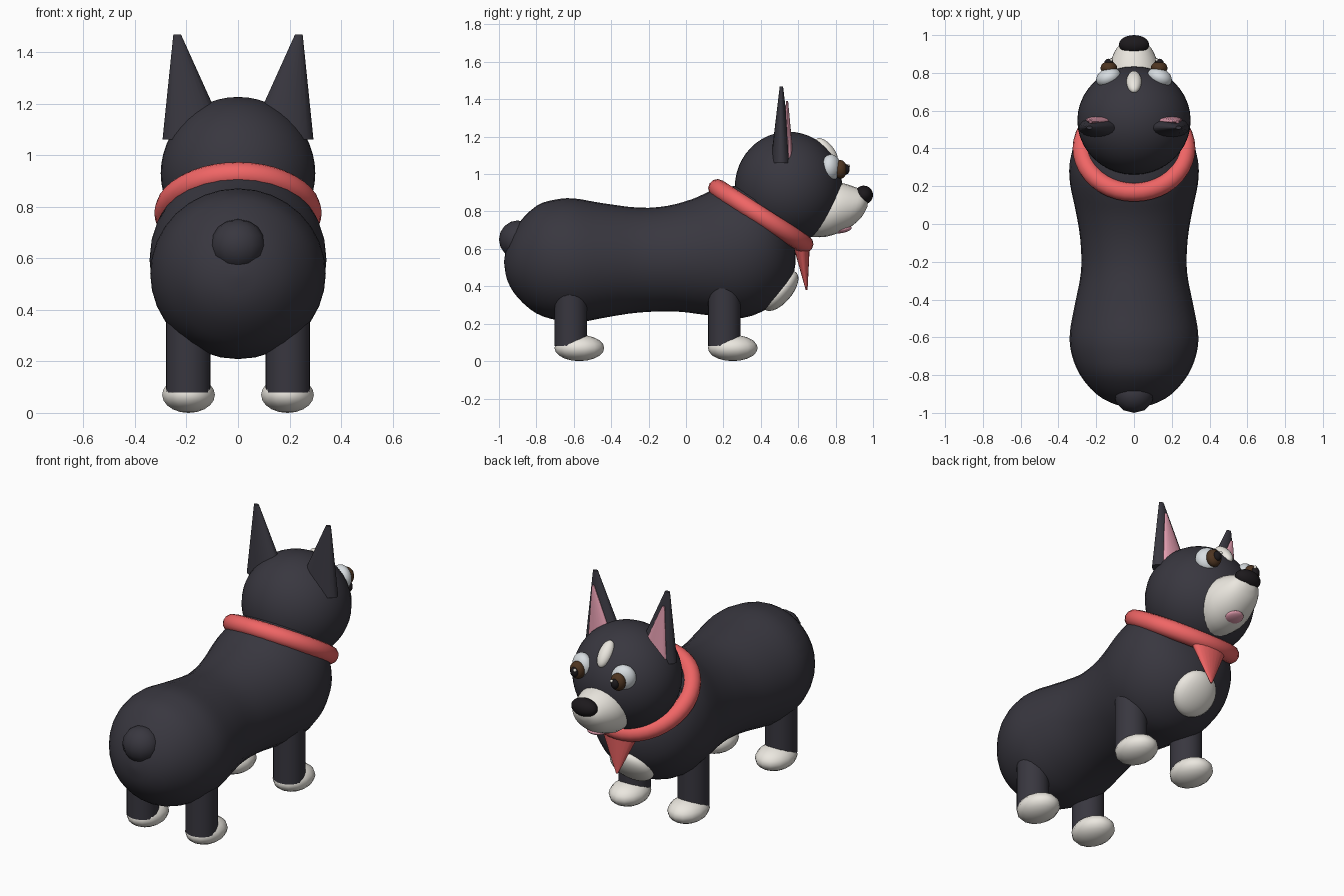
import bpy, bmesh, math
from mathutils import Vector, Matrix

if "Cube" in bpy.data.objects:
    bpy.data.objects.remove(bpy.data.objects["Cube"])


def material(name, rgb):
    m = bpy.data.materials.new(name)
    m.diffuse_color = (*rgb, 1)
    m.use_nodes = True
    m.node_tree.nodes["Principled BSDF"].inputs["Base Color"].default_value = m.diffuse_color
    return m


COAT = material("coat", (0.04, 0.038, 0.05))
WHITE = material("white_fur", (0.83, 0.80, 0.74))
EYE = material("eye_white", (0.68, 0.72, 0.75))
RED = material("red_cloth", (0.87, 0.13, 0.13))
PINK = material("pink", (0.75, 0.33, 0.42))
BROWN = material("brown", (0.075, 0.035, 0.015))
BLACK = material("black", (0.012, 0.01, 0.012))


def finish(bm, name, mat, angle=50):
    bmesh.ops.recalc_face_normals(bm, faces=bm.faces)
    me = bpy.data.meshes.new(name)
    bm.to_mesh(me)
    bm.free()
    me.materials.append(mat)
    ob = bpy.data.objects.new(name, me)
    bpy.context.collection.objects.link(ob)
    bpy.ops.object.select_all(action='DESELECT')
    bpy.context.view_layer.objects.active = ob
    ob.select_set(True)
    bpy.ops.object.shade_smooth_by_angle(angle=math.radians(angle))
    return ob


def ellipsoid(name, mat, loc, radii, tilt=0.0, seg=24, rings=16, turn=0.0):
    bm = bmesh.new()
    mtx = (Matrix.Translation(loc) @ Matrix.Rotation(turn, 4, 'Z')
           @ Matrix.Rotation(tilt, 4, 'X') @ Matrix.Diagonal((*radii, 1)))
    bmesh.ops.create_uvsphere(bm, u_segments=seg, v_segments=rings, radius=1, matrix=mtx)
    return finish(bm, name, mat)


def bridge_rings(bm, rings):
    for a, b in zip(rings, rings[1:]):
        n = len(a)
        for i in range(n):
            bm.faces.new((a[i], a[(i + 1) % n], b[(i + 1) % n], b[i]))
    bm.faces.new(rings[0])
    bm.faces.new(rings[-1])


def loft(name, mat, stations, seg=32, steps=3):
    """Stations: top y, top z, bottom y, bottom z, half width; smoothly interpolated."""
    pts = [Vector(s) for s in stations]
    dense = []
    for i in range(len(pts) - 1):
        p0, p1, p2 = pts[max(i - 1, 0)], pts[i], pts[i + 1]
        p3 = pts[min(i + 2, len(pts) - 1)]
        for k in range(steps):
            t = k / steps
            dense.append(0.5 * (2 * p1 + (p2 - p0) * t + (2 * p0 - 5 * p1 + 4 * p2 - p3) * t * t
                                + (3 * p1 - p0 - 3 * p2 + p3) * t ** 3))
    dense.append(pts[-1])
    bm = bmesh.new()
    rings = []
    for ty, tz, by, bz, w in dense:
        ring = []
        for j in range(seg):
            a = math.tau * j / seg
            f = (1 + math.cos(a)) / 2
            ring.append(bm.verts.new((w * math.sin(a), by + (ty - by) * f, bz + (tz - bz) * f)))
        rings.append(ring)
    bridge_rings(bm, rings)
    return finish(bm, name, mat)


def spike(name, mat, base, base_r, tip, tip_r, seg=20):
    """Leaning tapered elliptical cone."""
    bm = bmesh.new()
    rings = []
    for c, r in ((base, base_r), (tip, tip_r)):
        rings.append([bm.verts.new((c[0] + r[0] * math.cos(math.tau * j / seg),
                                    c[1] + r[1] * math.sin(math.tau * j / seg), c[2]))
                      for j in range(seg)])
    bridge_rings(bm, rings)
    return finish(bm, name, mat)


# Long body rising into the neck
loft("body", COAT, [
    (-0.972, 0.54, -0.972, 0.52, 0.01),
    (-0.955, 0.62, -0.955, 0.43, 0.10),
    (-0.90, 0.73, -0.90, 0.34, 0.20),
    (-0.80, 0.83, -0.80, 0.255, 0.285),
    (-0.70, 0.863, -0.68, 0.217, 0.33),
    (-0.60, 0.87, -0.56, 0.21, 0.34),
    (-0.45, 0.845, -0.42, 0.235, 0.315),
    (-0.25, 0.82, -0.25, 0.26, 0.28),
    (-0.10, 0.83, -0.05, 0.265, 0.285),
    (0.03, 0.865, 0.12, 0.245, 0.31),
    (0.12, 0.905, 0.30, 0.23, 0.338),
    (0.17, 0.925, 0.45, 0.29, 0.342),
    (0.21, 0.93, 0.55, 0.40, 0.325),
    (0.25, 0.935, 0.585, 0.52, 0.295),
    (0.30, 0.94, 0.58, 0.62, 0.26)])
ellipsoid("tail", COAT, (0, -0.90, 0.65), (0.108, 0.1, 0.102), seg=12, rings=8)
ellipsoid("chest_patch", WHITE, (0, 0.505, 0.375), (0.13, 0.062, 0.13), tilt=-0.7)

# Head, muzzle and face
ellipsoid("head", COAT, (0, 0.548, 0.93), (0.3, 0.287, 0.296), seg=40, rings=24)
loft("muzzle", WHITE, [
    (0.72, 0.965, 0.66, 0.665, 0.135),
    (0.83, 0.953, 0.75, 0.665, 0.145),
    (0.91, 0.928, 0.86, 0.705, 0.115),
    (0.955, 0.905, 0.935, 0.765, 0.08),
    (0.975, 0.87, 0.970, 0.825, 0.03)], seg=24)
ellipsoid("nose", BLACK, (0, 0.95, 0.888), (0.08, 0.05, 0.05))
ellipsoid("tongue", PINK, (0, 0.835, 0.703), (0.052, 0.052, 0.018), tilt=0.2)
ellipsoid("forehead_blaze", WHITE, (0, 0.752, 1.128), (0.04, 0.035, 0.08), tilt=0.72)

# Collar band and hanging kerchief point
bm = bmesh.new()
tilt = Matrix.Translation((0, 0.40, 0.775)) @ Matrix.Rotation(-0.57, 4, 'X')
rings = []
for i in range(40):
    a = math.tau * i / 40
    rings.append([bm.verts.new(tilt @ Vector((
        (0.275 + 0.05 * math.cos(b)) * math.cos(a),
        (0.275 + 0.05 * math.cos(b)) * math.sin(a), 0.05 * math.sin(b))))
        for b in [math.tau * k / 12 for k in range(12)]])
for i in range(40):
    p, q = rings[i], rings[(i + 1) % 40]
    for k in range(12):
        bm.faces.new((p[k], p[(k + 1) % 12], q[(k + 1) % 12], q[k]))
finish(bm, "collar", RED)
spike("kerchief_point", RED, (0, 0.617, 0.62), (0.12, 0.045), (0, 0.645, 0.38), (0.006, 0.005))

# Paired parts
for s, side in ((-1, "left"), (1, "right")):
    spike(f"{side}_ear", COAT, (s * 0.165, 0.51, 1.06), (0.128, 0.058),
          (s * 0.236, 0.51, 1.468), (0.015, 0.009))
    spike(f"{side}_inner_ear", PINK, (s * 0.17, 0.55, 1.08), (0.085, 0.025),
          (s * 0.23, 0.54, 1.39), (0.008, 0.006))
    ellipsoid(f"{side}_eye", EYE, (s * 0.135, 0.775, 1.035), (0.068, 0.05, 0.07), turn=-s * 0.4)
    ellipsoid(f"{side}_iris", BROWN, (s * 0.133, 0.825, 1.025), (0.044, 0.036, 0.05))
    ellipsoid(f"{side}_pupil", BLACK, (s * 0.133, 0.855, 1.025), (0.024, 0.02, 0.028), seg=16, rings=10)
    ellipsoid(f"{side}_eye_glint", WHITE, (s * 0.12, 0.869, 1.043), (0.009, 0.009, 0.009), seg=10, rings=8)
    for end, y in (("back", -0.615), ("front", 0.205)):
        spike(f"{end}_{side}_leg", COAT, (s * 0.193, y, 0.08), (0.087, 0.087),
              (s * 0.193, y, 0.45), (0.087, 0.087), seg=24)
        ellipsoid(f"{end}_{side}_paw", WHITE, (s * 0.192, y + 0.045, 0.07),
                  (0.105, 0.133, 0.07), seg=14, rings=10)
